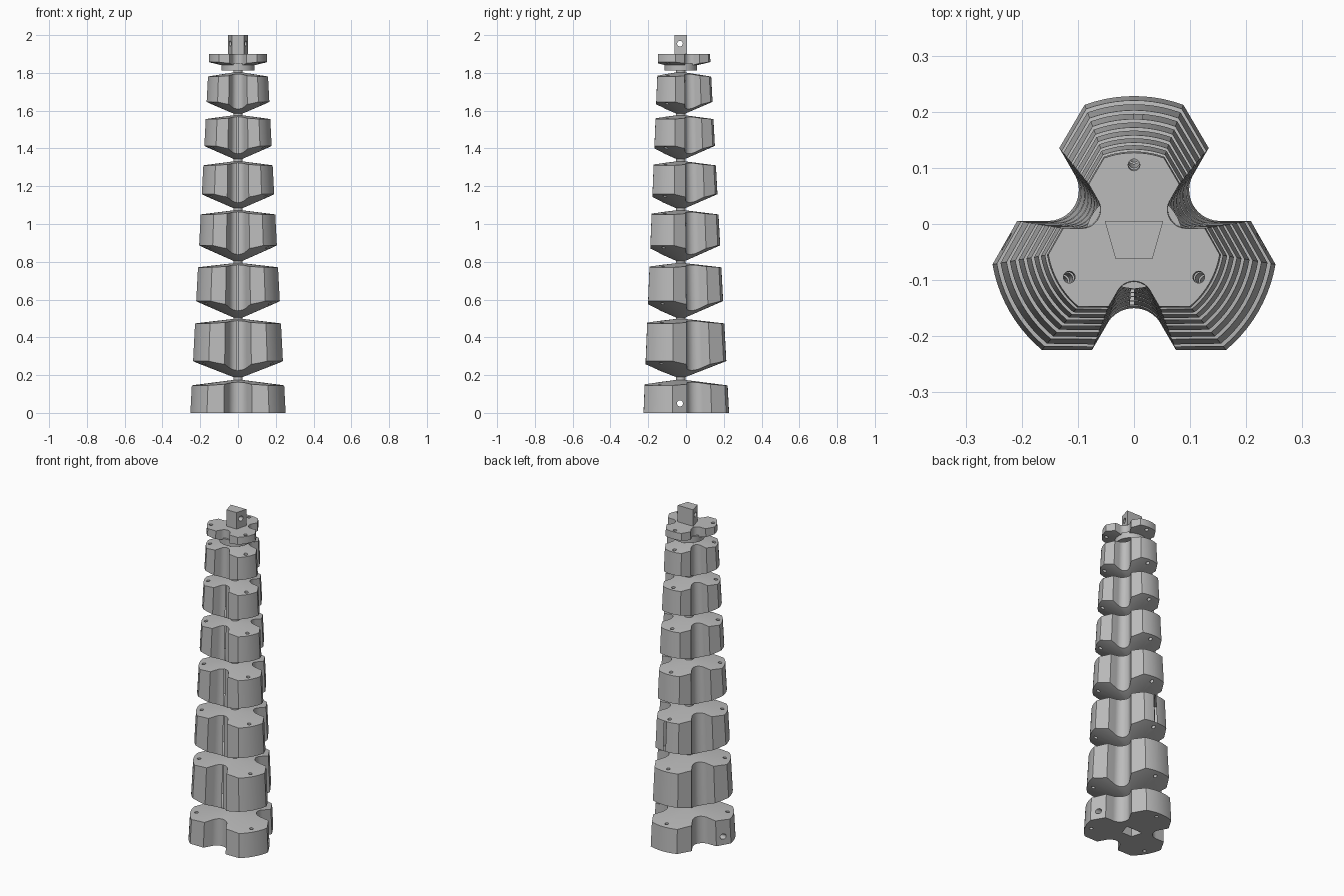
import bpy, bmesh
from math import sin, cos, radians, pi
from mathutils import Vector

if "Cube" in bpy.data.objects:
    bpy.data.objects.remove(bpy.data.objects["Cube"])

AXIS_Y = -0.028          # spine axis, offset so the model is centred
BASE_R, TIP_R, PLATE_Z = 0.256, 0.155, 1.9

grey = bpy.data.materials.new("plain_grey")
grey.use_nodes = True
grey.diffuse_color = (0.5, 0.5, 0.5, 1)
grey.node_tree.nodes["Principled BSDF"].inputs["Base Color"].default_value = (0.5, 0.5, 0.5, 1)


def taper(z):
    """Scale of the column section at height z."""
    return 1 + (TIP_R / BASE_R - 1) * z / PLATE_Z


def loft(name, rings):
    """Closed solid skinned through rings of equal point count."""
    bm = bmesh.new()
    loops = [[bm.verts.new(p) for p in ring] for ring in rings]
    n = len(loops[0])
    for low, high in zip(loops, loops[1:]):
        for i in range(n):
            j = (i + 1) % n
            bm.faces.new((low[i], low[j], high[j], high[i]))
    bm.faces.new(loops[0][::-1])
    bm.faces.new(loops[-1])
    bmesh.ops.recalc_face_normals(bm, faces=bm.faces)
    mesh = bpy.data.meshes.new(name)
    bm.to_mesh(mesh)
    bm.free()
    mesh.materials.append(grey)
    obj = bpy.data.objects.new(name, mesh)
    bpy.context.collection.objects.link(obj)
    return obj


def circle(r, z, n=72, x=0.0, y=0.0):
    return [Vector((x + r * cos(2 * pi * i / n), AXIS_Y + y + r * sin(2 * pi * i / n), z))
            for i in range(n)]


def lathe(name, profile, n=72):
    return loft(name, [circle(r, z, n) for r, z in profile])


def section():
    """Three-armed outline with round-bottomed grooves between the arms."""
    pts = []
    for k in range(3):
        arm = radians(90 + 120 * k)
        for i in range(11):
            a = arm + radians(20.1) * (i / 5 - 1)
            pts.append(Vector((BASE_R * cos(a), BASE_R * sin(a), 0)))
        groove = arm + pi / 3
        out = Vector((cos(groove), sin(groove), 0))
        side = Vector((-sin(groove), cos(groove), 0))
        pts.append(out * 0.197 - side * 0.075)
        for i in range(17):
            t = radians(65) * (i / 8 - 1)
            pts.append(out * (0.177 - 0.055 * cos(t)) + side * 0.055 * sin(t))
        pts.append(out * 0.197 + side * 0.075)
    return pts


def column(name, z0, z1):
    base = section()
    return loft(name, [[p * taper(z) + Vector((0, AXIS_Y, z)) for p in base] for z in (z0, z1)])


def trapezoid(name, z0, z1, grow=0.0):
    flat = [(-0.033, -0.062), (0.033, -0.062), (0.052, 0.005), (-0.052, 0.005)]
    return loft(name, [[(x * (1 + grow), y, z) for x, y in flat] for z in (z0, z1)])


def cross_pin(name, z, r):
    return loft(name, [[(x, p.x, z + p.y - AXIS_Y) for p in circle(r, 0, 24, x=-0.032)]
                       for x in (-0.4, 0.4)])


def carve(obj, cutters):
    """Apply boolean steps given as (operation, cutter)."""
    for op, cutter in cutters:
        mod = obj.modifiers.new(op.lower(), "BOOLEAN")
        mod.operation, mod.object, mod.solver = op, cutter, "EXACT"
        cutter.hide_render = True
    bpy.context.view_layer.update()
    graph = bpy.context.evaluated_depsgraph_get()
    mesh = bpy.data.meshes.new_from_object(obj.evaluated_get(graph))
    obj.modifiers.clear()
    obj.data = mesh


# Cutters: slanted tendon channels, cross pins and bottom socket
tendons = []
for k in range(3):
    a = radians(90 + 120 * k)
    rings = []
    for z in (-0.1, 2.0):
        d = 0.86 * BASE_R * taper(z)
        rings.append(circle(0.0105, z, 20, d * cos(a), d * sin(a)))
    tendons.append(loft("tendon_cutter", rings))
base_pin = cross_pin("base_pin_cutter", 0.05, 0.016)
peg_pin = cross_pin("peg_pin_cutter", 1.955, 0.015)
socket = trapezoid("socket_cutter", -0.05, 0.1, 0.04)
helpers = tendons + [base_pin, peg_pin, socket]
drill = [("DIFFERENCE", t) for t in tendons]

# Segments: centre bottom, rim bottom, rim top, centre top
levels = [
    (0, 0, 0.145, 0.175),
    (0.188, 0.272, 0.473, 0.498),
    (0.503, 0.59, 0.77, 0.793),
    (0.803, 0.885, 1.05, 1.073),
    (1.082, 1.156, 1.31, 1.332),
    (1.343, 1.412, 1.555, 1.576),
    (1.583, 1.645, 1.78, 1.803),
    (1.825, 1.857, 1.9, 1.9),
]
parts = []
NECK, WIDE = 0.02, 0.32
for i, (zb, eb, et, zt) in enumerate(levels):
    name = "top_plate" if i == len(levels) - 1 else f"segment_{i + 1}"
    body = column(name, zb, zt)
    rim = BASE_R * taper((eb + et) / 2)
    reach = (WIDE - NECK) / (rim - NECK)
    envelope = lathe("envelope_cutter", [
        (NECK, zb - 0.02 * (zb == eb)),
        (WIDE, zb + (eb - zb) * reach - 0.02 * (zb == eb)),
        (WIDE, zt + (et - zt) * reach + 0.02 * (zt == et)),
        (NECK, zt + 0.02 * (zt == et))])
    helpers.append(envelope)
    steps = [("INTERSECT", envelope)] + drill
    if i == 0:
        steps += [("DIFFERENCE", base_pin), ("DIFFERENCE", socket)]
    carve(body, steps)
    parts.append(body)

# Flexible core, disc under the plate and mounting peg
parts.append(lathe("flexible_core", [(0.025, 0.14), (0.025, 1.83)], 32))
parts.append(lathe("collar_disc", [(0.087, 1.812), (0.087, 1.85)], 64))
peg = trapezoid("mounting_peg", 1.89, 2.0)
carve(peg, [("DIFFERENCE", peg_pin)])
parts.append(peg)

for h in helpers:
    bpy.data.objects.remove(h)

# Smooth the curved walls, keep the edges crisp
bpy.ops.object.select_all(action="DESELECT")
for p in parts:
    p.select_set(True)
bpy.context.view_layer.objects.active = parts[0]
bpy.ops.object.shade_smooth_by_angle(angle=radians(25))
